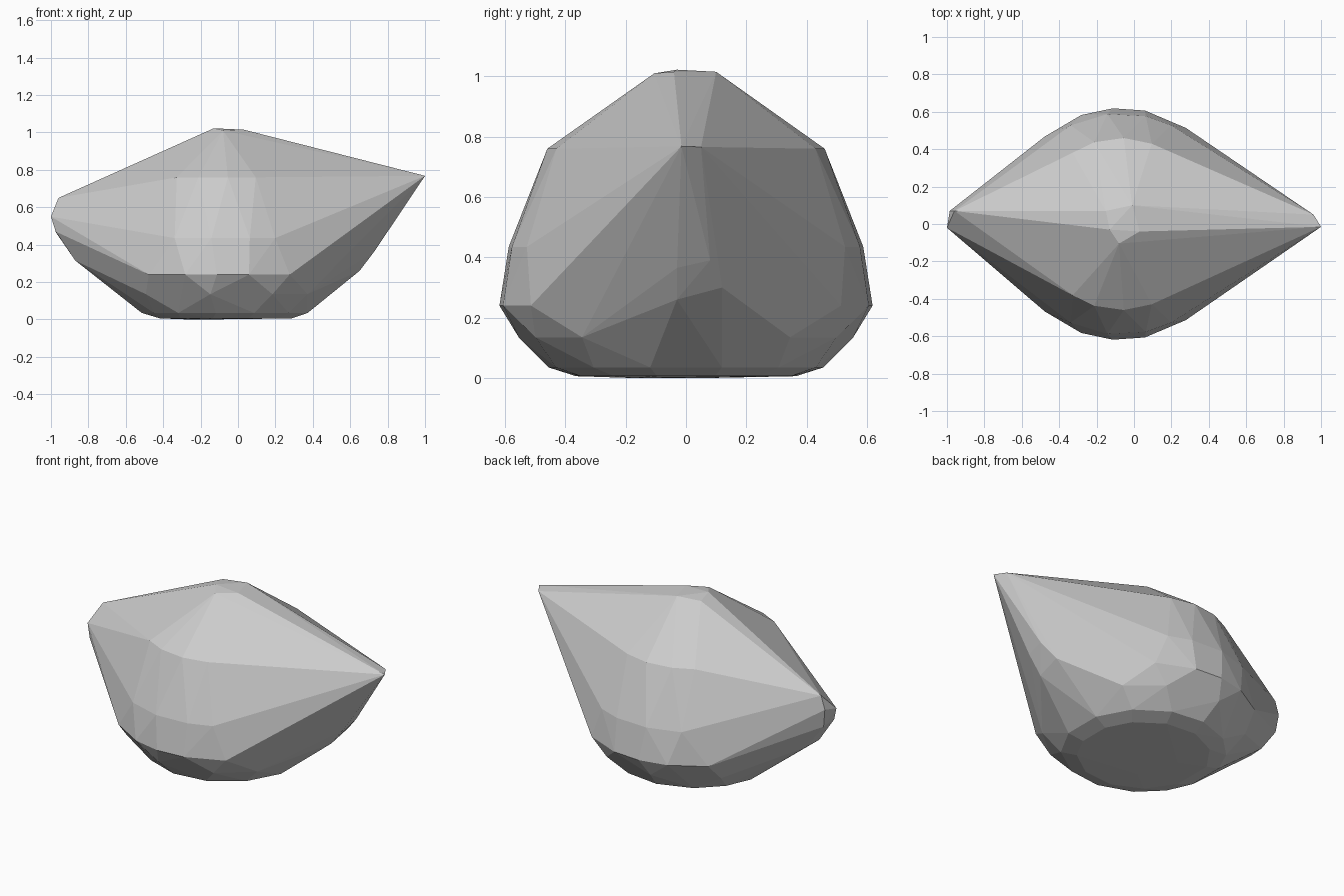
import bpy, bmesh
from math import radians, cos, sin, pi

CX = -0.07  # axis of the round body

# Body rings: height, radius, angles on the front half (mirrored to the back)
rings = [
    (0.76, 0.46, (236, 252, 272, 291)),
    (0.435, 0.592, (243, 263, 283, 297)),
    (0.24, 0.62, (229, 250, 266, 282, 304)),
    (0.135, 0.56, (221, 262, 297, 322)),
    (0.035, 0.458, (194, 214, 237, 264, 290, 318, 345)),
    (0.006, 0.37, (200, 230, 260, 290, 320, 345)),
    (0.0, 0.2, (200, 240, 280, 330)),
]
points = []
for z, r, angles in rings:
    for a in angles:
        x, y = CX + r * cos(radians(a)), r * sin(radians(a))
        points += [(x, y, z), (x, -y, z)]

# Crown
points += [(-0.13, -0.03, 1.022), (-0.08, -0.105, 1.01), (0.03, -0.04, 1.015),
           (-0.01, 0.10, 1.015), (-0.15, 0.07, 1.01)]
# Blunt left end
points += [(-1.0, -0.02, 0.55), (-0.96, 0.07, 0.65), (-0.985, 0.07, 0.57),
           (-0.975, -0.035, 0.47), (-0.97, 0.06, 0.46),
           (-0.87, -0.04, 0.315), (-0.86, 0.07, 0.31)]
# Pointed right end and its keel
points += [(1.0, -0.015, 0.768), (0.96, 0.05, 0.766), (0.73, -0.03, 0.365),
           (0.74, 0.08, 0.39), (0.65, -0.03, 0.26), (0.66, 0.12, 0.30)]

# Wrap all parts in one faceted shell
bm = bmesh.new()
for p in points:
    bm.verts.new(p)
hull = bmesh.ops.convex_hull(bm, input=bm.verts[:])
inner = {g for g in hull["geom_interior"] + hull["geom_unused"]
         if isinstance(g, bmesh.types.BMVert)}
bmesh.ops.delete(bm, geom=list(inner), context="VERTS")
bmesh.ops.dissolve_limit(bm, angle_limit=radians(2), verts=bm.verts[:], edges=bm.edges[:])
bmesh.ops.recalc_face_normals(bm, faces=bm.faces[:])

mesh = bpy.data.meshes.new("faceted_shell")
bm.to_mesh(mesh)
bm.free()
shell = bpy.data.objects.new("faceted_shell", mesh)
bpy.context.collection.objects.link(shell)
